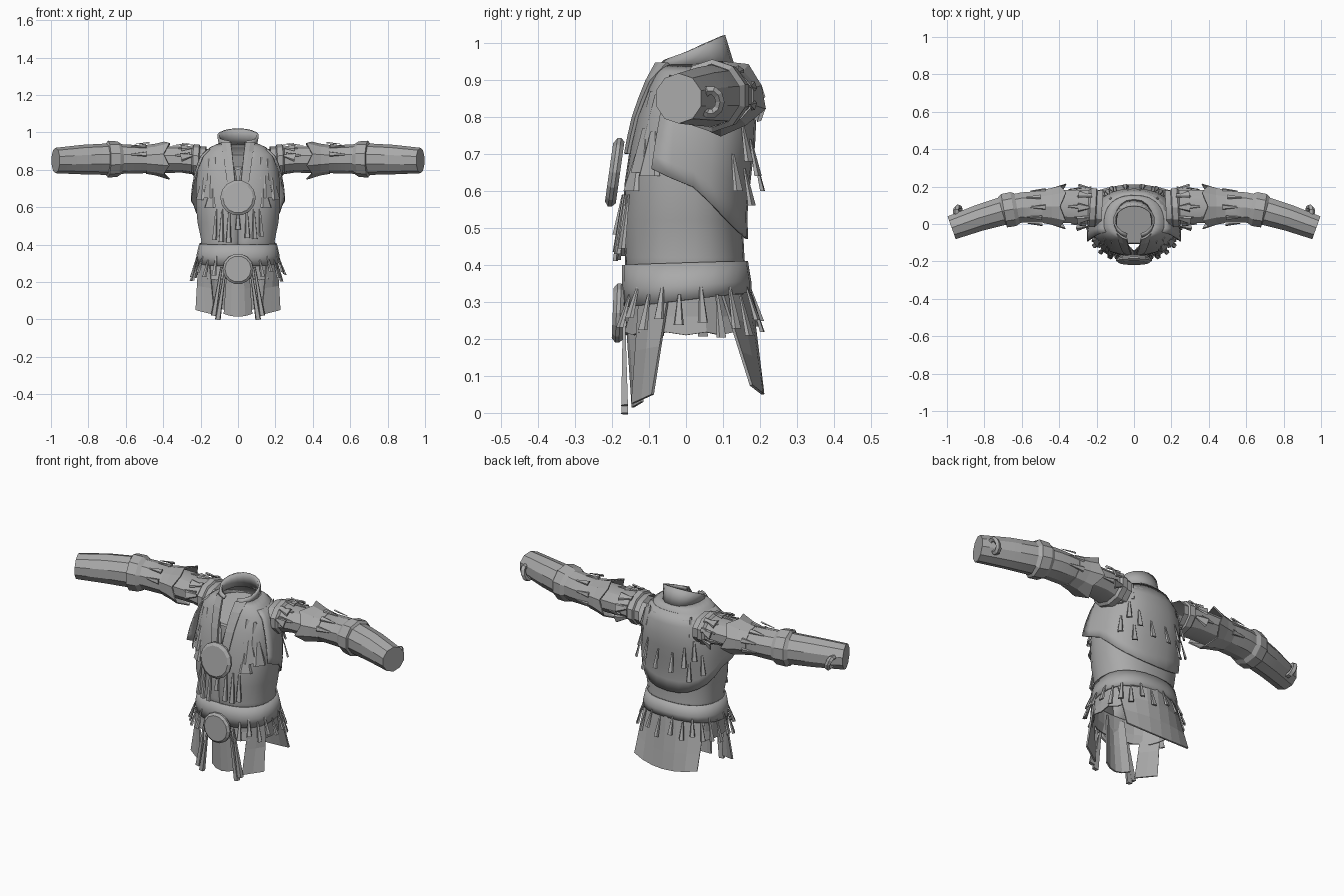
import bpy, bmesh, math, random
from math import sin, cos, pi, radians
from mathutils import Vector

random.seed(4)
cube = bpy.data.objects.get("Cube")
if cube:
    bpy.data.objects.remove(cube, do_unlink=True)

grey = bpy.data.materials.new("plain grey")
grey.use_nodes = True
COLOR = (0.4, 0.4, 0.4, 1)
grey.diffuse_color = COLOR
grey.node_tree.nodes["Principled BSDF"].inputs["Base Color"].default_value = COLOR


def finish(name, bm, thick=0, smooth=0, mirror=False):
    """Turn a bmesh into a named object with optional thickness and mirror."""
    bmesh.ops.recalc_face_normals(bm, faces=bm.faces)
    me = bpy.data.meshes.new(name)
    bm.to_mesh(me)
    bm.free()
    ob = bpy.data.objects.new(name, me)
    bpy.context.collection.objects.link(ob)
    me.materials.append(grey)
    if thick:
        mod = ob.modifiers.new("thickness", "SOLIDIFY")
        mod.thickness, mod.offset = thick, 0
    if mirror:
        ob.modifiers.new("other side", "MIRROR")
    if smooth:
        bpy.ops.object.select_all(action="DESELECT")
        ob.select_set(True)
        bpy.context.view_layer.objects.active = ob
        bpy.ops.object.shade_smooth_by_angle(angle=radians(smooth))


def loft(name, rings, cap_start=False, cap_end=False, **kw):
    """Skin closed rings of points."""
    bm = bmesh.new()
    rows = [[bm.verts.new(p) for p in r] for r in rings]
    n = len(rows[0])
    for a, b in zip(rows, rows[1:]):
        for i in range(n):
            bm.faces.new((a[i], a[(i + 1) % n], b[(i + 1) % n], b[i]))
    if cap_start:
        bm.faces.new(rows[0])
    if cap_end:
        bm.faces.new(rows[-1])
    finish(name, bm, **kw)


def patch(name, fn, nu, nv, thick=0.008, **kw):
    """Open sheet from a function of u, v in 0..1."""
    bm = bmesh.new()
    g = [[bm.verts.new(fn(i / nu, j / nv)) for i in range(nu + 1)] for j in range(nv + 1)]
    for j in range(nv):
        for i in range(nu):
            bm.faces.new((g[j][i], g[j][i + 1], g[j + 1][i + 1], g[j + 1][i]))
    finish(name, bm, thick, **kw)


# Torso sections: height, half width, front depth, back depth
BODY = [(.2, .205, .16, .165), (.32, .212, .158, .165), (.42, .194, .162, .155), (.52, .215, .168, .15),
        (.62, .224, .163, .16), (.72, .224, .148, .175), (.8, .213, .13, .18),
        (.88, .19, .102, .165), (.92, .145, .083, .145), (.94, .1, .07, .12)]


def section(z):
    z = min(max(z, BODY[0][0]), BODY[-1][0])
    for a, b in zip(BODY, BODY[1:]):
        if z <= b[0]:
            t = (z - a[0]) / (b[0] - a[0])
            return [p + (q - p) * t for p, q in zip(a, b)][1:]


def surf(deg, z, off=0):
    """Point on the body; 0 degrees is the front, 90 is +x."""
    a = radians(deg)
    rx, f, b = section(z)
    s, c = sin(a), cos(a)
    sq = lambda v: math.copysign(abs(v) ** .85, v)
    return Vector((sq(s) * (rx + off), -sq(c) * ((f if c > 0 else b) + off), z))


def ring(z, off=0, tilt=0):
    pts = [surf(i * 15, z, off) for i in range(24)]
    return [p + Vector((0, 0, tilt * p.y)) for p in pts]


# Torso shell, split at the front below the neck
def torso_point(u, v):
    z = BODY[1 + round(v * (len(BODY) - 2))][0]
    gap = max(0, z - .78) * 125
    return surf(gap + (360 - 2 * gap) * u, z)


patch("torso", torso_point, 26, len(BODY) - 2, .006, smooth=40)

# Slanted lining that closes the neck opening
loft("neck_lining", [ring(.83, -.012, .25), ring(.84, -.014, .25)], cap_end=True)


# Upright collar with a slanted rim, continuing the split
def collar_point(u, v):
    a = radians(20 + 320 * u)
    rim = Vector((sin(a) * .106, .02 - cos(a) * .08, 0))
    rim.z = .975 + .45 * rim.y
    low = surf(20 + 320 * u, .935)
    low.x *= .88
    return low.lerp(rim, v)


patch("collar", collar_point, 16, 2, .012, smooth=35)


# Lapels running from the collar to the chest disc
def lapel_point(u, v):
    z = .945 - .245 * v
    x = (.034 - .022 * v) + u * (.05 - .01 * v)
    rx = section(z)[0]
    return surf(math.degrees(math.asin(min(1, x / rx) ** (1 / .85))), z, .012 - .006 * u)


patch("lapel", lapel_point, 2, 5, .01, mirror=True)

loft("belt", [ring(.305, .007, .12), ring(.345, .009, .06), ring(.405, .006, .03)],
     thick=.01, smooth=25)

# Short crimped underskirt
loft("underskirt", [ring(.33, -.006), ring(.26, -.004),
                    [surf(i * 15, .21 + .008 * (i % 2), .008 * (i % 2)) for i in range(24)]],
     thick=.006)


# Back mantle with a deep rounded hem and flared front corners
def mantle_point(u, v):
    side = abs(u - .5) * 2
    hem = .47 + .13 * min(1, side * 1.4) ** 2 + .06 * max(0, side - .7) / .3
    corner = max(0, side - .75) * .13
    return surf(66 + 228 * u, .91 + (hem - .91) * v, .005 + (.007 + corner) * v)


patch("back_mantle", mantle_point, 16, 7, .007, smooth=35)


# Skirt panels
def front_panel(u, v):
    s = 2 * u - 1
    return (s * (.055 + .02 * v), -.163 + .025 * s * s + .02 * v, .31 - (.295 - .015 * s * s) * v)


def side_panel(u, v):
    top, bottom = surf(42 + 34 * u, .31, .003), Vector((.125 + .1 * u, -.145 + .055 * u, .025 + .025 * u))
    return top.lerp(bottom, v)


def back_panel(u, v):
    s = 2 * u - 1
    return (s * (.185 + .008 * v), .172 - .08 * s * s * (1 - .6 * v) + .036 * v, .34 - (.29 - .025 * s * s) * v)


patch("front_skirt_panel", front_panel, 4, 2)
patch("side_skirt_panel", side_panel, 2, 2, mirror=True)
patch("back_skirt_panel", back_panel, 6, 3)


def tassel(bm, top, drop, out, width, thick=.01):
    """Wedge that hangs from a narrow top to a wide cut end."""
    side = drop.cross(out).normalized()
    out = out.normalized()

    def quad(p, w, t):
        return [bm.verts.new(p + side * w * i + out * t * j) for i, j in ((-1, 0), (1, 0), (.7, 1), (-.7, 1))]

    a, b = quad(top, width * .15, thick * .3), quad(top + drop, width * .5, thick)
    for i in range(4):
        bm.faces.new((a[i], a[(i + 1) % 4], b[(i + 1) % 4], b[i]))
    bm.faces.new(a)
    bm.faces.new(b)


def hang(bm, deg, z, length, width, flare=.02, off=.008):
    a = radians(deg)
    out = Vector((sin(a), -cos(a), 0))
    tassel(bm, surf(deg, z, off), Vector((0, 0, -length)) + out * flare, out, width)


# Tassels under the belt, all round
bm = bmesh.new()
for i in range(22):
    hang(bm, 28 + i * 304 / 21, .32 + .02 * (i % 2), random.uniform(.08, .12), .028, .028, .01)
finish("belt_tassels", bm)

# Strands below the chest disc
bm = bmesh.new()
for i in range(7):
    hang(bm, -27 + 9 * i, .59, random.uniform(.1, .19), .03, .018, .006)
finish("chest_strands", bm)

# Broad feathers on the chest and slim ones on the back
bm = bmesh.new()
for deg, z, length in ((36, .87, .12), (50, .86, .12), (40, .77, .12), (55, .76, .12), (34, .7, .1)):
    hang(bm, deg, z, length, .07, .02, .002)
finish("chest_feathers", bm, mirror=True)

bm = bmesh.new()
for deg, z in ((172, .7), (155, .74), (140, .78), (150, .66), (130, .7), (125, .87), (140, .9)):
    hang(bm, deg, z, .1, .03, .02, .012)
finish("back_feathers", bm, mirror=True)

# Two long front straps on each side
bm = bmesh.new()
for x in (.066, .088):
    tassel(bm, Vector((x, -.165, .28)), Vector((.042, .008, x - .348)), Vector((0, -1, 0)), .03, .018)
finish("long_strap", bm, mirror=True)


# Round chest and belt discs
def disc(name, z, y, r, tilt):
    rings = []
    for d, s in ((0, .9), (.01, 1), (.02, 1), (.03, .85)):
        rings.append([(cos(a) * r * s, y - d + sin(a) * r * s * tilt, z + sin(a) * r * s)
                      for a in (k * pi / 7 for k in range(14))])
    loft(name, rings, True, True)


disc("chest_disc", .65, -.178, .095, .14)
disc("belt_disc", .27, -.168, .082, .04)

# Arm path: x, y, z, half depth, half height
ARM = [(.17, .085, .845, .1, .08), (.3, .092, .855, .094, .07), (.45, .095, .855, .09, .072),
       (.6, .088, .858, .085, .078), (.7, .07, .857, .08, .084), (.83, .032, .855, .074, .079),
       (.975, -.02, .85, .068, .068)]


def arm_ring(x, grow=0, n=10, jag=0):
    """Cross-section at right angles to the arm path, at distance x along it."""
    for a, b in zip(ARM, ARM[1:]):
        if x <= b[0]:
            break
    t = (x - a[0]) / (b[0] - a[0])
    cx, cy, cz, ry, rz = [p + (q - p) * t for p, q in zip(a, b)]
    across = Vector((a[1] - b[1], b[0] - a[0], 0)).normalized()
    pts = []
    for i in range(n):
        ang = (i + .5) * 2 * pi / n
        j = jag * (i % 2)
        pts.append(Vector((cx - j, cy, cz)) + across * cos(ang) * (ry + grow + j * .4)
                   + Vector((0, 0, sin(ang) * (rz + grow + j * .4))))
    return pts


loft("arm", [arm_ring(s[0]) for s in ARM], cap_end=True, smooth=30, mirror=True)
loft("elbow_cuff", [arm_ring(x, g) for x, g in ((.625, .002), (.645, .014), (.695, .015), (.705, .002))],
     mirror=True)
loft("shoulder_cuff", [arm_ring(.49, .001), arm_ring(.44, .01), arm_ring(.395, .022, jag=.03)],
     thick=.006, mirror=True)
loft("armhole_band", [arm_ring(x, g) for x, g in ((.2, 0), (.205, .01), (.235, .012), (.245, 0))],
     mirror=True)

# Slats lying along the upper arm
bm = bmesh.new()
for i in (0, 1, 2, 3, 4, 9):
    for x in (.33, .55):
        x += random.uniform(-.03, .03)
        p = arm_ring(x, .003)[i]
        out = p - arm_ring(x)[i]
        tassel(bm, p, Vector((-.08, 0, 0)) + out.normalized() * .006, out, .028, .008)
finish("arm_slats", bm, mirror=True)

# Fringe over the shoulder seam
bm = bmesh.new()
for i in (0, 1, 2, 3, 4, 9):
    p = arm_ring(.24, .01)[i]
    out = p - arm_ring(.24)[i]
    tassel(bm, p, Vector((.06, 0, -.012)) + out.normalized() * .01, out, .05)
finish("shoulder_fringe", bm, mirror=True)

# Knotted ring at the back of each wrist
bm = bmesh.new()
N, M = 10, 5
knot = [[bm.verts.new((.94 + cos(b) * .016 + .012 * sin(a), .066 + cos(a) * (.026 + .013 * sin(b)),
                       .84 + sin(a) * (.032 + .013 * sin(b))))
         for b in (k * 2 * pi / M for k in range(M))] for a in (k * 2 * pi / N for k in range(N))]
for i in range(N):
    for j in range(M):
        bm.faces.new((knot[i][j], knot[(i + 1) % N][j], knot[(i + 1) % N][(j + 1) % M], knot[i][(j + 1) % M]))
finish("wrist_knot", bm, mirror=True)
